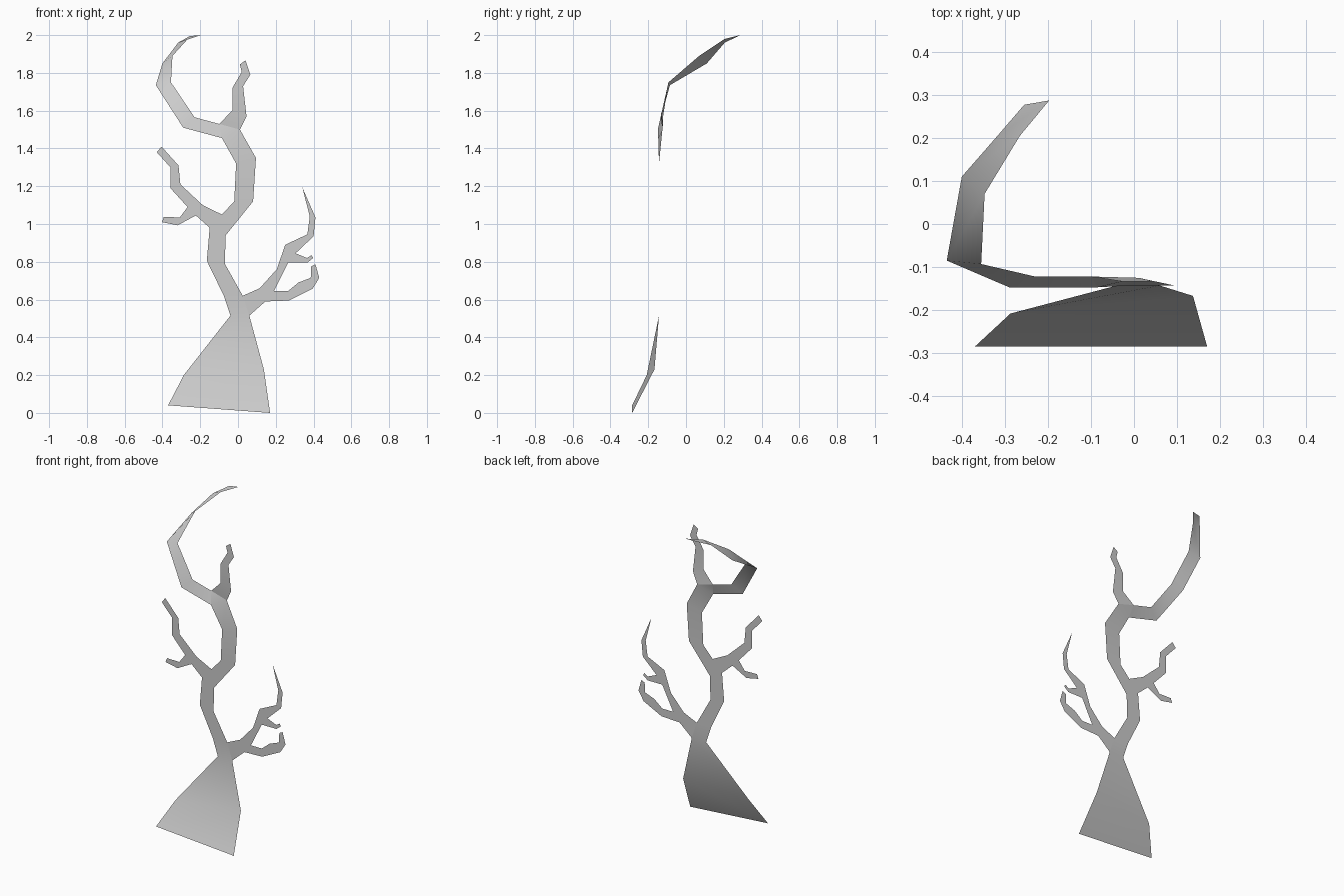
import bpy
import bmesh

cube = bpy.data.objects.get("Cube")
if cube:
    bpy.data.objects.remove(cube, do_unlink=True)

SHEET_DEPTH = -0.143

bark = bpy.data.materials.new("pale grey bark")
bark.use_nodes = True
grey = (0.6, 0.6, 0.6, 1)
bark.diffuse_color = grey
bark.node_tree.nodes["Principled BSDF"].inputs["Base Color"].default_value = grey


def ribbon(name, left_edge, right_edge, depth=SHEET_DEPTH):
    """Thin sheet between two edges, each listed along the direction of growth.
    Points are (x, z) on the flat sheet or (x, z, y) where the sheet bends.
    A point repeated on one edge gives a triangle."""
    bm = bmesh.new()
    known = {}

    def vertex(point):
        if point not in known:
            x, z = point[:2]
            y = point[2] if len(point) > 2 else depth
            known[point] = bm.verts.new((x, y, z))
        return known[point]

    pairs = list(zip(left_edge, right_edge))
    for (left, right), (next_left, next_right) in zip(pairs, pairs[1:]):
        corners = dict.fromkeys((left, right, next_right, next_left))
        bm.faces.new([vertex(point) for point in corners])

    mesh = bpy.data.meshes.new(name)
    bm.to_mesh(mesh)
    bm.free()
    mesh.materials.append(bark)
    mesh.shade_smooth()
    part = bpy.data.objects.new(name, mesh)
    bpy.context.collection.objects.link(part)


# Shared corners where limbs meet the trunk and each other
low_fork_top, low_fork_bottom = (.025, .62), (.06, .515)
mid_fork_top, mid_fork_bottom = (-.085, 1.05), (-.15, .98)
crown_left, crown_right = (-.085, 1.455, -.147), (.01, 1.5, -.125)
crown_crotch = (-.1, 1.53, -.122)
right_crotch, right_under = (.19, .645), (.145, .59)
small_crotch, small_under = (.305, .845), (.265, .795)
left_crotch, left_under = (-.267, 1.09), (-.223, 1.045)

# Flared base and winding trunk
ribbon(
    "trunk",
    [(-.37, .04, -.285), (-.287, .2, -.208), (-.04, .515), (-.075, .62),
     (-.165, .805), mid_fork_bottom, mid_fork_top, (-.02, 1.12),
     (-.01, 1.32), crown_left, crown_crotch],
    [(.17, 0, -.285), (.137, .23, -.167), low_fork_bottom, low_fork_top,
     (-.07, .79), (-.065, .94), (-.065, .94), (.08, 1.12),
     (.095, 1.35), crown_right, crown_right])

# Crown: upright twig and the long limb curling backwards
ribbon(
    "crown_twig",
    [crown_crotch, (-.03, 1.6), (-.03, 1.72), (.02, 1.805), (.01, 1.845)],
    [crown_right, (.045, 1.57), (.027, 1.73), (.065, 1.79), (.04, 1.867)],
    depth=-.133)
ribbon(
    "curled_top_limb",
    [crown_left, (-.29, 1.51, -.147), (-.435, 1.735, -.085),
     (-.4, 1.85, .11), (-.317, 1.96, .205), (-.255, 1.995, .277)],
    [crown_crotch, (-.23, 1.565, -.122), (-.355, 1.75, -.093),
     (-.347, 1.89, .07), (-.265, 1.98, .205), (-.197, 2, .287)])

# Forked branch on the model's right
ribbon(
    "right_branch",
    [mid_fork_bottom, left_under, left_crotch, (-.358, 1.19),
     (-.358, 1.3), (-.43, 1.38)],
    [mid_fork_top, (-.187, 1.1), (-.187, 1.1), (-.305, 1.21),
     (-.315, 1.31), (-.405, 1.41)])
ribbon(
    "right_twig",
    [left_under, (-.32, .993), (-.403, 1.01)],
    [left_crotch, (-.308, 1.035), (-.393, 1.037)])

# Forked branch on the model's left
branch_tip = (.34, 1.195)
ribbon(
    "left_branch",
    [low_fork_top, (.115, .66), (.115, .66), (.205, .76), (.25, .89),
     (.367, .945), (.38, 1.04), branch_tip],
    [low_fork_bottom, right_under, right_crotch, small_under, small_crotch,
     (.4, .935), (.41, 1.035), branch_tip])
ribbon(
    "left_lower_branch",
    [right_crotch, (.265, .645), (.32, .69), (.385, .715), (.387, .775)],
    [right_under, (.27, .595), (.395, .657), (.43, .715), (.41, .787)])
ribbon(
    "left_small_twig",
    [small_crotch, (.365, .82), (.39, .835)],
    [small_under, (.367, .795), (.398, .82)])
